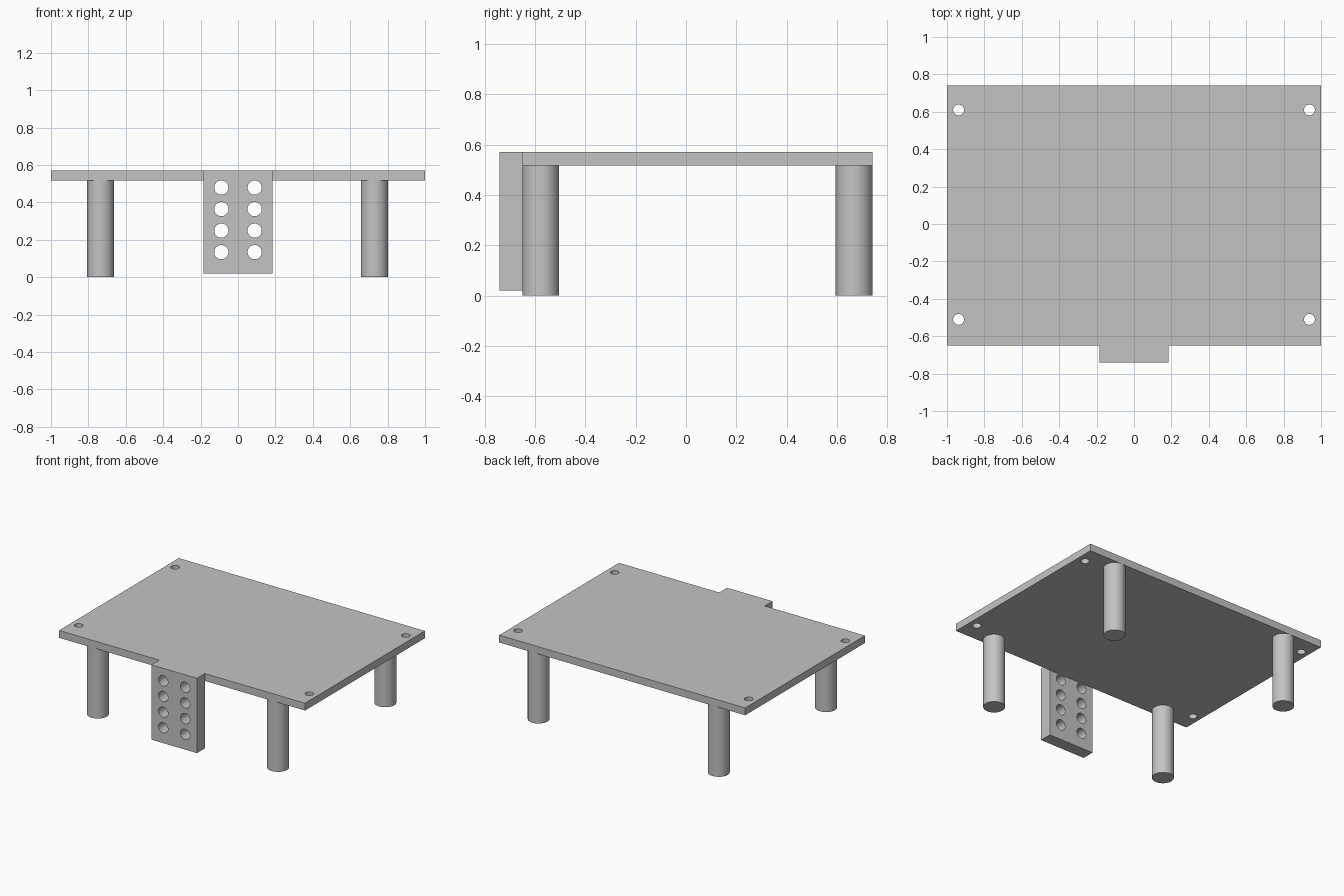
import bpy
import bmesh
import math
from mathutils import Matrix, Vector

cube = bpy.data.objects.get("Cube")
if cube:
    bpy.data.objects.remove(cube, do_unlink=True)

TOP, UNDER, TAB_BOTTOM = 0.571, 0.517, 0.021
BACK, FRONT, TAB_FRONT = 0.741, -0.65, -0.741
TAB_X = 0.185

grey = bpy.data.materials.new("plain grey")
grey.use_nodes = True
colour = (0.55, 0.55, 0.55, 1)
grey.diffuse_color = colour
grey.node_tree.nodes["Principled BSDF"].inputs["Base Color"].default_value = colour


def make_object(name, bm):
    bmesh.ops.recalc_face_normals(bm, faces=bm.faces)
    mesh = bpy.data.meshes.new(name)
    bm.to_mesh(mesh)
    bm.free()
    mesh.materials.append(grey)
    obj = bpy.data.objects.new(name, mesh)
    bpy.context.collection.objects.link(obj)
    return obj


def add_cylinder(bm, centre, radius, depth, turn=0.0, sides=48):
    matrix = Matrix.Translation(centre) @ Matrix.Rotation(turn, 4, 'X')
    bmesh.ops.create_cone(bm, cap_ends=True, segments=sides, radius1=radius,
                          radius2=radius, depth=depth, matrix=matrix)


def select_only(obj):
    bpy.ops.object.select_all(action='DESELECT')
    obj.select_set(True)
    bpy.context.view_layer.objects.active = obj


def smooth(obj):
    select_only(obj)
    bpy.ops.object.shade_smooth_by_angle(angle=math.radians(30))


# Table top with a front tab, both drawn as flat outlines and extruded down
bm = bmesh.new()
outline = [(-1, BACK), (-1, FRONT), (-TAB_X, FRONT), (TAB_X, FRONT), (1, FRONT), (1, BACK)]
verts = [bm.verts.new((x, y, TOP)) for x, y in outline]
tab_edge = [bm.verts.new((x, TAB_FRONT, TOP)) for x in (-TAB_X, TAB_X)]
bm.faces.new(verts)
bm.faces.new([verts[2], tab_edge[0], tab_edge[1], verts[3]])


def extrude_down(faces, distance, keep):
    result = bmesh.ops.extrude_face_region(bm, geom=faces, use_keep_orig=keep)
    moved = [g for g in result["geom"] if isinstance(g, bmesh.types.BMVert)]
    bmesh.ops.translate(bm, verts=moved, vec=Vector((0, 0, -distance)))
    return [g for g in result["geom"] if isinstance(g, bmesh.types.BMFace)]


lower = extrude_down(list(bm.faces), TOP - UNDER, True)
tab_face = min(lower, key=lambda f: f.calc_center_median().y)
extruded = extrude_down([tab_face], UNDER - TAB_BOTTOM, False)
if tab_face.is_valid and tab_face not in extruded:
    bm.faces.remove(tab_face)
table_top = make_object("table_top_with_tab", bm)

# Cutters for the corner holes and the two columns of tab holes
bm = bmesh.new()
for x in (-0.938, 0.938):
    for y in (-0.51, 0.61):
        add_cylinder(bm, (x, y, TOP), 0.029, 0.3)
for x in (-0.089, 0.089):
    for row in range(4):
        add_cylinder(bm, (x, (FRONT + TAB_FRONT) / 2, 0.134 + 0.115 * row),
                     0.038, 0.15, math.pi / 2)
cutter = make_object("hole_cutter", bm)
cutter.hide_render = True
holes = table_top.modifiers.new("holes", 'BOOLEAN')
holes.operation = 'DIFFERENCE'
holes.solver = 'EXACT'
holes.object = cutter
select_only(table_top)
bpy.ops.object.modifier_apply(modifier=holes.name)
bpy.data.objects.remove(cutter, do_unlink=True)
smooth(table_top)

# Four round legs
for depth_name, y in (("front", -0.577), ("back", 0.668)):
    for side, x in (("left", 0.73), ("right", -0.735)):
        bm = bmesh.new()
        add_cylinder(bm, (x, y, UNDER / 2), 0.073, UNDER)
        smooth(make_object(f"{depth_name}_{side}_leg", bm))
